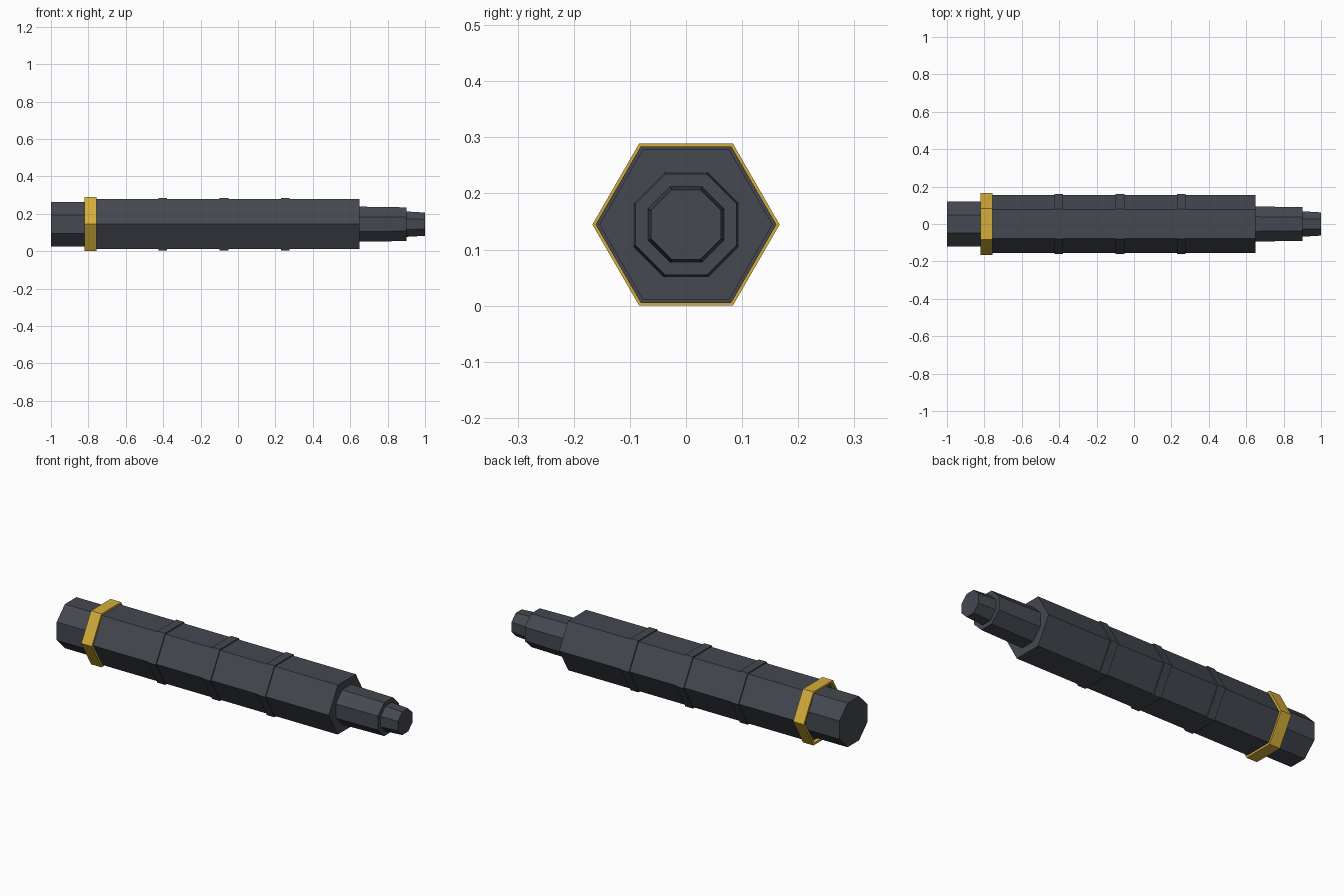
import bpy, bmesh, math

cube = bpy.data.objects.get("Cube")
if cube:
    bpy.data.objects.remove(cube, do_unlink=True)

AXIS_Z = 0.1445


def material(name, rgb):
    m = bpy.data.materials.new(name)
    m.use_nodes = True
    colour = (*rgb, 1.0)
    m.diffuse_color = colour
    m.node_tree.nodes["Principled BSDF"].inputs["Base Color"].default_value = colour
    return m


dark = material("dark gunmetal", (0.058, 0.065, 0.08))
gold = material("gold", (0.66, 0.42, 0.042))


def prism(name, sides, profile, mat, closed=False):
    """Flat-topped prism along x from (x, apothem) points.
    A closed profile makes a hollow ring, an open one gets end caps."""
    bm = bmesh.new()
    loops = []
    for x, apothem in profile:
        r = apothem / math.cos(math.pi / sides)
        angles = [math.pi / 2 + (i + 0.5) * math.tau / sides for i in range(sides)]
        loops.append([bm.verts.new((x, r * math.cos(a), AXIS_Z + r * math.sin(a)))
                      for a in angles])
    pairs = list(zip(loops, loops[1:]))
    if closed:
        pairs.append((loops[-1], loops[0]))
    else:
        bm.faces.new(loops[0])
        bm.faces.new(loops[-1])
    for a, b in pairs:
        for i in range(sides):
            j = (i + 1) % sides
            bm.faces.new((a[i], a[j], b[j], b[i]))
    bmesh.ops.recalc_face_normals(bm, faces=bm.faces)
    mesh = bpy.data.meshes.new(name)
    bm.to_mesh(mesh)
    bm.free()
    mesh.materials.append(mat)
    ob = bpy.data.objects.new(name, mesh)
    bpy.context.collection.objects.link(ob)
    return ob


# Main hexagonal body and its three raised ribs
prism("body", 6, [(-0.80, 0.1335), (0.65, 0.1335)], dark)
for n, x in enumerate((-0.402, -0.075, 0.252), 1):
    prism(f"rib_{n}", 6, [(x - 0.023, 0.1395), (x + 0.023, 0.1395)], dark)

# Gold collar ring around the rear of the body
prism("collar", 6, [(-0.82, 0.1445), (-0.757, 0.1445),
                    (-0.757, 0.133), (-0.82, 0.133)], gold, closed=True)

# Octagonal rear cap, tapered neck and tip
prism("rear_cap", 8, [(-1.0, 0.119), (-0.79, 0.119)], dark)
prism("neck", 8, [(0.64, 0.094), (0.90, 0.090)], dark)
prism("tip", 8, [(0.89, 0.0685), (1.0, 0.062)], dark)
